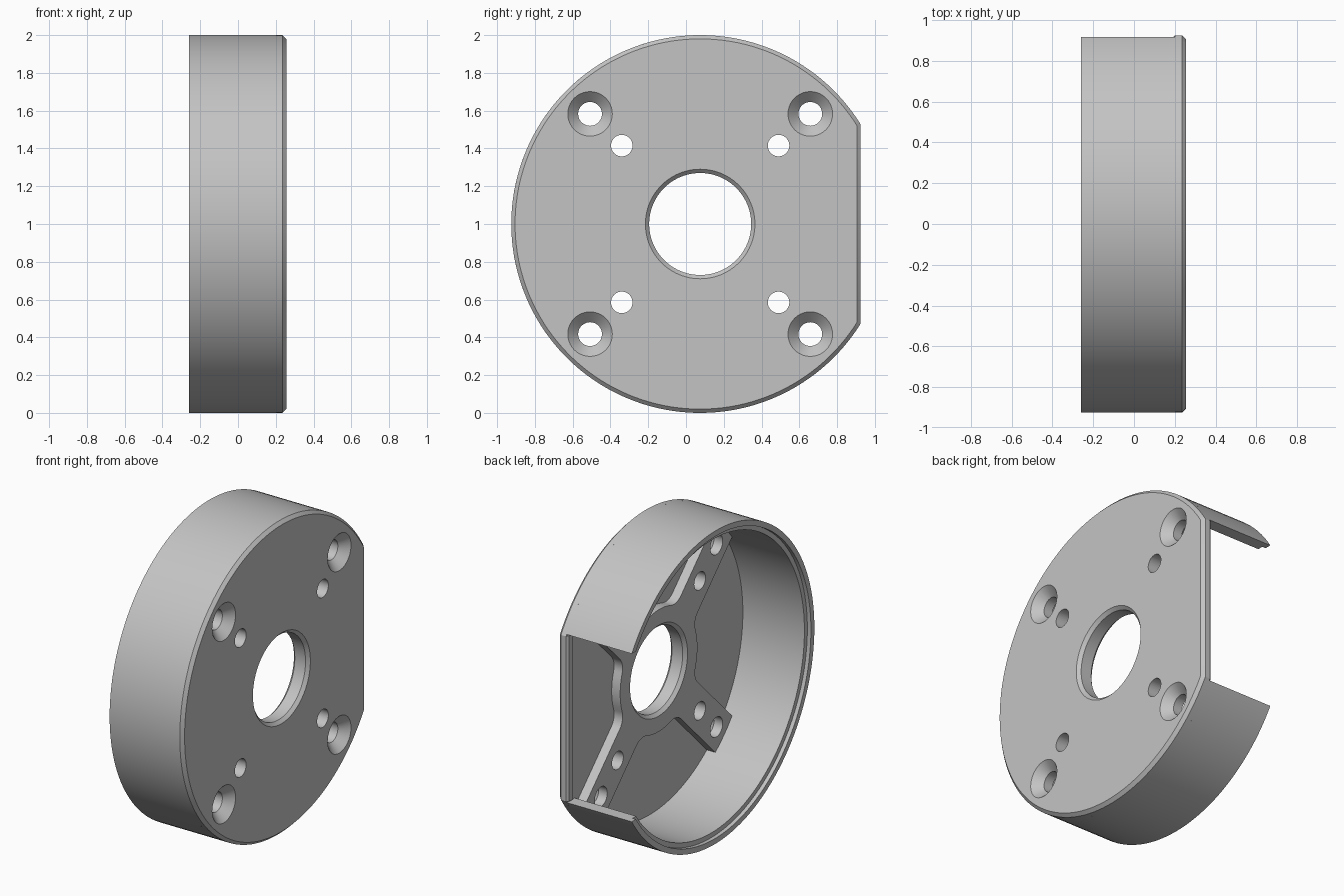
import bpy
import bmesh
from math import cos, sin, acos, atan2, pi, sqrt, radians

if "Cube" in bpy.data.objects:
    bpy.data.objects.remove(bpy.data.objects["Cube"], do_unlink=True)

CY, CZ = 0.075, 1.0          # centre of the disc; its axis runs along x
FRONT, FLOOR, HUB, BACK = 0.256, 0.2, 0.14, -0.26
FLAT = 0.85                  # distance of the flat edge from the axis
GAP = 0.537                  # half height of the side opening

metal = bpy.data.materials.new("light_grey")
metal.use_nodes = True
GREY = (0.55, 0.55, 0.55, 1)
metal.diffuse_color = GREY
metal.node_tree.nodes["Principled BSDF"].inputs["Base Color"].default_value = GREY


def loft(bm, sections, closed=False):
    """Skin equal-length outlines, each given as (x, [(y, z), ...])."""
    rings = [[bm.verts.new((x, CY + y, CZ + z)) for y, z in pts] for x, pts in sections]
    pairs = list(zip(rings, rings[1:]))
    if closed:
        pairs.append((rings[-1], rings[0]))
    else:
        bm.faces.new(rings[0])
        bm.faces.new(rings[-1])
    for a, b in pairs:
        for i in range(len(a)):
            j = (i + 1) % len(a)
            bm.faces.new((a[i], a[j], b[j], b[i]))


def circle(r, y=0, z=0, n=64):
    return [(y + r * cos(2 * pi * i / n), z + r * sin(2 * pi * i / n)) for i in range(n)]


def finish(name, bm):
    bmesh.ops.recalc_face_normals(bm, faces=bm.faces)
    mesh = bpy.data.meshes.new(name)
    bm.to_mesh(mesh)
    bm.free()
    mesh.materials.append(metal)
    obj = bpy.data.objects.new(name, mesh)
    bpy.context.collection.objects.link(obj)
    return obj


def build(name, sections, closed=False):
    bm = bmesh.new()
    loft(bm, sections, closed)
    return finish(name, bm)


def activate(obj):
    bpy.ops.object.select_all(action="DESELECT")
    obj.select_set(True)
    bpy.context.view_layer.objects.active = obj


def cut(obj, cutter):
    activate(obj)
    mod = obj.modifiers.new("cut", "BOOLEAN")
    mod.operation = "DIFFERENCE"
    mod.solver = "EXACT"
    mod.object = cutter
    bpy.ops.object.modifier_apply(modifier=mod.name)


def d_outline(r, flat, n=128):
    """Circle with one flat on the +y side."""
    a = acos(flat / r)
    return [(r * cos(a + (2 * pi - 2 * a) * i / n), r * sin(a + (2 * pi - 2 * a) * i / n))
            for i in range(n + 1)]


def rect(y0, y1, h):
    return [(y0, -h), (y1, -h), (y1, h), (y0, h)]


def spider_outline(hub=0.39, w=0.12, f=0.1, end=0.945, n=8):
    """Round hub with four filleted diagonal arms."""
    along = sqrt((hub + f) ** 2 - (w + f) ** 2)
    turn = atan2(along, w + f)
    fillet = [(along - f * sin(t), w + f - f * cos(t))
              for t in (turn * i / n for i in range(n + 1))]
    tip = sqrt(end ** 2 - w ** 2)
    half = [(tip, w)] + fillet
    arm = [(u, -v) for u, v in reversed(half)] + [(end, 0)] + half
    start = atan2(w + f, along)
    arm += [(hub * cos(t), hub * sin(t))
            for t in (start + (pi / 2 - 2 * start) * i / n for i in range(1, n))]
    pts = []
    for k in range(4):
        c, s = cos(pi / 4 + k * pi / 2), sin(pi / 4 + k * pi / 2)
        pts += [(u * c - v * s, u * s + v * c) for u, v in arm]
    return pts


# Front plate with chamfered rim and flat edge
plate = build("face_plate", [
    (FLOOR, d_outline(1, FLAT)),
    (FRONT - 0.02, d_outline(1, FLAT)),
    (FRONT, d_outline(0.98, FLAT - 0.02))])

# Raised hub and arms inside the housing
spider = build("hub_and_arms", [(HUB, spider_outline()), (FLOOR, spider_outline())])

# Low lip along the flat edge
lip = build("flat_edge_lip", [
    (FLOOR - 0.012, rect(0.8, FLAT - 0.012, 0.53)),
    (FLOOR, rect(0.8, FLAT, 0.527))])

# Cylindrical wall with a stepped back rim
wall_profile = [(FLOOR, 1), (BACK, 1), (BACK, 0.965), (BACK + 0.025, 0.965),
                (BACK + 0.025, 0.935), (FLOOR, 0.935)]
wall = build("outer_wall", [(x, circle(r, n=144)) for x, r in wall_profile], closed=True)

# Opening in the wall on the flat side
opening = build("opening_cutter", [(-0.5, rect(0.5, 1.2, GAP)), (0.4, rect(0.5, 1.2, GAP))])
cut(wall, opening)

# Centre bore, countersunk screw holes and small plain holes
bm = bmesh.new()
bore = [(HUB - 0.01, 0.30), (HUB + 0.02, 0.27), (FRONT - 0.02, 0.27), (FRONT + 0.01, 0.30)]
loft(bm, [(x, circle(r, n=96)) for x, r in bore])
screw = [(0, 0.063), (FRONT - 0.055, 0.063), (FRONT, 0.118), (FRONT + 0.01, 0.128)]
plain = [(0, 0.057), (0.4, 0.057)]
for sy in (-1, 1):
    for sz in (-1, 1):
        for offset, profile in ((0.583, screw), (0.415, plain)):
            loft(bm, [(x, circle(r, sy * offset, sz * offset, 40)) for x, r in profile])
holes = finish("hole_cutter", bm)
for part in (plate, spider):
    cut(part, holes)

for helper in (opening, holes):
    bpy.data.objects.remove(helper, do_unlink=True)

for part in (plate, spider, lip, wall):
    activate(part)
    bpy.ops.object.shade_smooth_by_angle(angle=radians(30))
